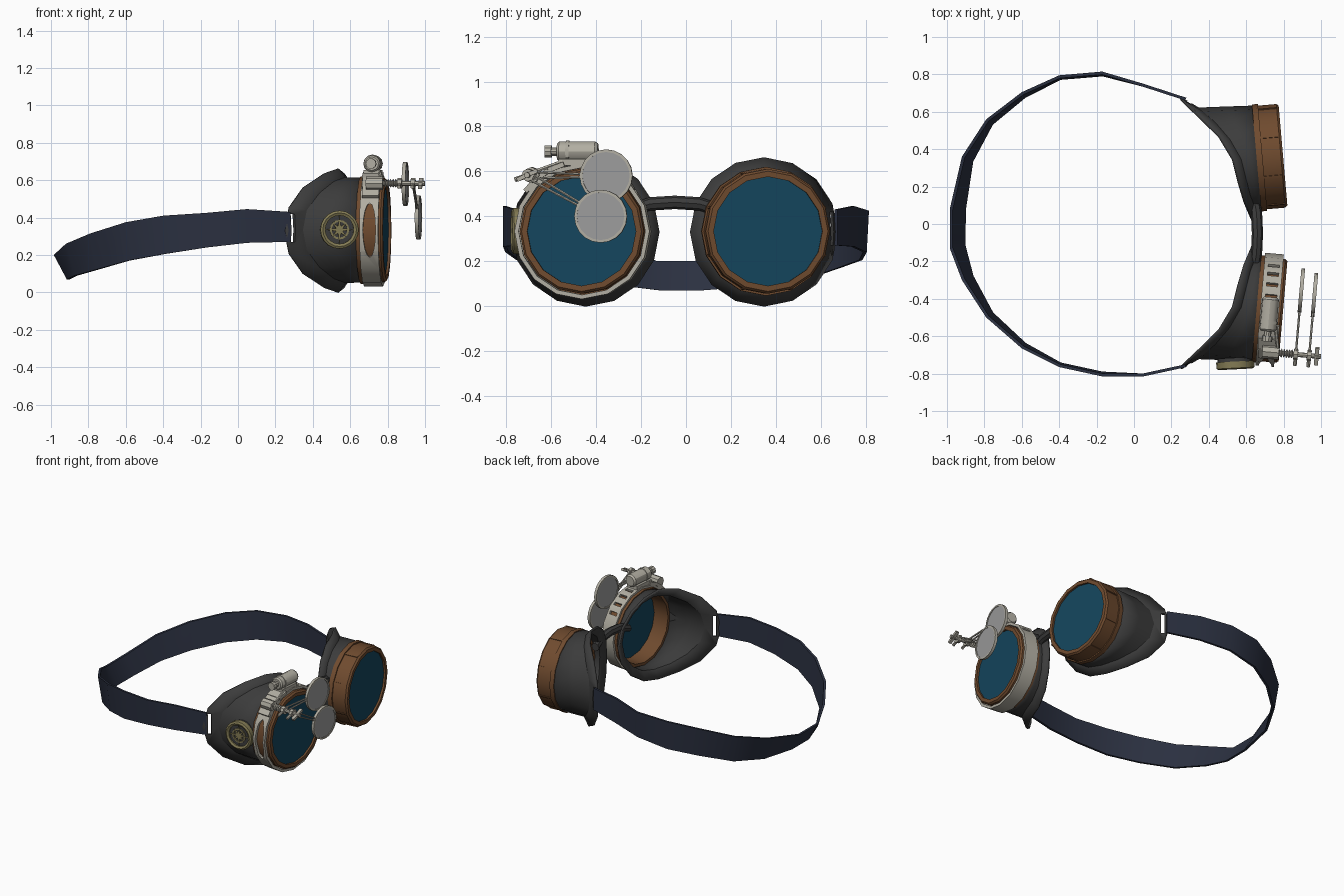
import bpy, bmesh
from math import cos, sin, pi, radians
from mathutils import Matrix, Vector

if "Cube" in bpy.data.objects:
    bpy.data.objects.remove(bpy.data.objects["Cube"])


def material(name, *c):
    m = bpy.data.materials.new(name)
    m.diffuse_color = (*c, 1)
    m.use_nodes = True
    m.node_tree.nodes["Principled BSDF"].inputs["Base Color"].default_value = m.diffuse_color
    return m


LEATHER = material("leather", .045, .045, .045)
BROWN = material("brown", .16, .07, .028)
BLUE = material("blue_glass", .007, .06, .11)
NAVY = material("navy", .024, .03, .052)
SILVER = material("silver", .44, .42, .36)
GLASS = material("grey_glass", .33, .33, .33)
GOLD = material("old_gold", .23, .20, .09)


def finish(name, bm, mat, M=Matrix()):
    bmesh.ops.recalc_face_normals(bm, faces=bm.faces)
    me = bpy.data.meshes.new(name)
    bm.to_mesh(me)
    bm.free()
    me.transform(M)
    ob = bpy.data.objects.new(name, me)
    bpy.context.collection.objects.link(ob)
    if mat:
        me.materials.append(mat)
    return ob


def loft(name, loops, mat, M=Matrix(), closed=False, cap=False):
    bm = bmesh.new()
    vs = [[bm.verts.new(p) for p in lp] for lp in loops]
    n = len(vs[0])
    pairs = list(zip(vs, vs[1:])) + ([(vs[-1], vs[0])] if closed else [])
    for a, b in pairs:
        for i in range(n):
            j = (i + 1) % n
            bm.faces.new((a[i], a[j], b[j], b[i]))
    if cap:
        bm.faces.new(vs[0])
        bm.faces.new(vs[-1])
    return finish(name, bm, mat, M)


def lathe(name, prof, mat, M=Matrix(), n=16, closed=False, alt=(1,)):
    # profile of (distance along local X, radius)
    loops = [[(a, r * alt[i % len(alt)] * cos(2 * pi * i / n), r * alt[i % len(alt)] * sin(2 * pi * i / n))
              for i in range(n)] for a, r in prof]
    return loft(name, loops, mat, M, closed, not closed)


def box(name, size, mat, M):
    bm = bmesh.new()
    bmesh.ops.create_cube(bm, size=1, matrix=Matrix.Diagonal((*size, 1)))
    return finish(name, bm, mat, M)


def rod(name, p, q, r, mat, M=Matrix(), n=8):
    p, q = Vector(p), Vector(q)
    R = (q - p).to_track_quat('X', 'Z').to_matrix().to_4x4()
    return lathe(name, [(0, r), ((q - p).length, r)], mat, M @ Matrix.Translation(p) @ R, n)


def cut(ob, cutter):
    cutter.hide_render = True
    cutter.hide_set(True)
    m = ob.modifiers.new("cut", 'BOOLEAN')
    m.operation, m.object, m.solver = 'DIFFERENCE', cutter, 'EXACT'


T = Matrix.Translation
MID, CZ = -.05, .333


def rot(deg, axis):
    return Matrix.Rotation(radians(deg), 4, axis)


def face_x(u):
    # how far forward the face edge sits, by outward offset
    t = [(-.34, .64), (-.2, .58), (0, .53), (.12, .46), (.2, .385), (.25, .325), (.34, .235)]
    for (a, x), (b, y) in zip(t, t[1:]):
        if u <= b:
            return x + (y - x) * (u - a) / (b - a)
    return t[-1][1]


# eye cups, rims and lenses
N = 16
for s, side in ((1, "left"), (-1, "right")):
    F = T((.735, MID + s * .41, CZ)) @ rot(5 * s, 'Z')
    front, rear, edge = [], [], []
    for i in range(N):
        c, d = cos(2 * pi * i / N), sin(2 * pi * i / N)
        front.append(F @ Vector((-.06, .272 * c * s, .272 * d)))
        rear.append(Vector((face_x(.27 * c) + .04, MID + s * (.395 + .27 * c), CZ + .275 * d)))
        edge.append(Vector((face_x(.325 * c), MID + s * (.395 + .325 * c), CZ - .003 + .328 * d)))
    mid = [a.lerp(b, .55) for a, b in zip(front, rear)]
    cup = loft(side + "_cup", [front, mid, rear, edge], LEATHER)
    sol = cup.modifiers.new("thickness", 'SOLIDIFY')
    sol.thickness, sol.offset = .016, 0
    slot = box(side + "_slot_cutter", (.024, .1, .15), None,
               T((.285, MID + s * .69, .345)) @ rot(-45 * s, 'Z'))
    cut(cup, slot)
    lathe(side + "_rim", [(-.08, .245), (-.08, .287), (-.048, .287), (-.048, .278), (.05, .278),
                          (.062, .268), (.062, .243), (.035, .243)], BROWN, F, N, True)
    lathe(side + "_lens", [(.038, .248), (.048, .248)], BLUE, F, N)
    # seams around the rim
    for k in range(8):
        if s > 0:
            box("rim_plate", (.1, .012, .008), BROWN, F @ rot(45 * k + 22.5, 'X') @ T((0, 0, .277)))

# nose bridge
pts = [(.64, -.24, .43), (.655, -.16, .455), (.66, MID, .462), (.655, .06, .455), (.64, .14, .43)]
loft("nose_bridge", [[(x + .03 * cos(k * pi / 4), y, z + .03 * sin(k * pi / 4)) for k in range(8)]
                     for x, y, z in pts], LEATHER, cap=True)

# head strap: x, left y, right y, bottom, top, inward lean
half = [(.28, .675, .765, .27, .43, 0), (.05, .75, .815, .265, .445, 0), (-.17, .815, .815, .24, .425, .01),
        (-.40, .795, .765, .205, .41, .01), (-.60, .705, .665, .17, .375, .02), (-.79, .56, .50, .12, .315, .03),
        (-.92, .36, .30, .09, .26, .05), (-.985, .08, .13, .07, .20, .07)]
path = [(x, l, a, b, e) for x, l, r, a, b, e in half] + [(x, -r, a, b, e) for x, l, r, a, b, e in half[::-1]]
loops = []
for x, y, a, b, e in path:
    inward = -Vector((x + .1, y, 0)).normalized()
    lo, hi, t = Vector((x, y, a)) + inward * e, Vector((x, y, b)), inward * .016
    loops.append([lo, hi, hi + t, lo + t])
loft("head_strap", loops, NAVY, cap=True)

# compass badge on the outer side of the right cup
B = T((.54, -.715, .335)) @ rot(-90, 'Z') @ rot(3, 'Z')
lathe("badge_base", [(0, .095), (.045, .095)], LEATHER, B, 20)
lathe("badge_rim", [(.02, .076), (.02, .102), (.055, .102), (.062, .09), (.055, .076)], GOLD, B, 20, True)
lathe("badge_star", [(.04, .085), (.054, .078)], GOLD, B, 16, alt=(1, .25, .68, .25))
lathe("badge_ring", [(.04, .042), (.04, .052), (.052, .052), (.052, .042)], GOLD, B, 16, True)

# silver clamp band with an oval window and a row of slots
G = T((.735, MID - .41, CZ)) @ rot(-5, 'Z')
band = lathe("clamp_band", [(-.06, .283), (-.06, .302), (.04, .302), (.04, .283)], SILVER, G, N, True)
cut(band, lathe("window_cutter", [(-.06, 1), (.06, 1)], None,
                G @ T((-.008, -.3, 0)) @ rot(90, 'Z') @ Matrix.Diagonal((1, .034, .145, 1)), 16))
for k in range(4):
    cut(band, box("band_slot_cutter", (.06, .022, .06), None, G @ rot(-14 - 13 * k, 'X') @ T((-.008, 0, .30))))

# motor barrel on top of the band
Y = G @ T((-.01, 0, .355)) @ rot(90, 'Z')
lathe("barrel", [(-.115, .036), (-.105, .045), (.055, .045), (.068, .036)], SILVER, Y, 12)
lathe("barrel_collar", [(-.075, .049), (-.06, .049)], SILVER, Y, 12)
lathe("barrel_neck", [(-.145, .02), (-.11, .02)], SILVER, Y, 10)
lathe("barrel_knob", [(-.17, .028), (-.14, .028)], SILVER, Y, 10)
box("barrel_saddle", (.09, .15, .03), SILVER, G @ T((-.01, -.03, .307)))
for k, ang in enumerate((22, 36, 48)):
    box("band_plate", (.11 - .01 * k, .075, .022), SILVER, G @ rot(ang, 'X') @ T((-.005, 0, .308)))

# pivot screw, hubs and wing nut
P = G @ T((0, -.225, .25))
lathe("pivot_screw", [(0, .013), (.285, .013)], SILVER, P, 8)
lathe("pivot_block", [(-.03, .036), (.06, .036)], SILVER, P, 8)
for k in range(5):
    lathe("screw_thread", [(.068 + .014 * k, .017), (.073 + .014 * k, .024), (.078 + .014 * k, .017)], SILVER, P, 10)
for a in (.15, .222):
    lathe("pivot_hub", [(a - .012, .028), (a + .012, .028)], SILVER, P, 8)
box("wing_nut", (.022, .1, .018), SILVER, P @ T((.262, 0, 0)) @ rot(25, 'X'))
for a in (.15, .222):
    rod("hub_thumb_screw", (a, -.06, -.02), (a, .03, .01), .01, SILVER, P)

# swing-out magnifiers, each with two thin arms
for a, y, z in ((.150, .118, .247), (.222, .10, .067)):
    C = G @ T((a, y, z))
    lathe("magnifier_rim", [(-.010, .106), (-.010, .118), (.010, .118), (.010, .106)], SILVER, C, 20, True)
    lathe("magnifier_glass", [(-.006, .108), (.006, .108)], GLASS, C, 20)
    hub, ctr = Vector((a, -.225, .25)), Vector((a, y, z))
    d = (ctr - hub).normalized()
    n = Vector((0, -d.z, d.y)) * .014
    for k in (1, -1):
        rod("magnifier_arm", hub + n * k, ctr - d * .112 + n * k * .5, .006, SILVER, G, 6)
# brace from the hub up to the band
rod("brace", (.06, -.24, .255), (.03, -.09, .31), .009, SILVER, G, 6)

# smooth shading with sharp edges kept
for ob in bpy.data.objects:
    ob.select_set(not ob.hide_render)
bpy.context.view_layer.objects.active = bpy.data.objects["head_strap"]
bpy.ops.object.shade_smooth_by_angle(angle=radians(30))
